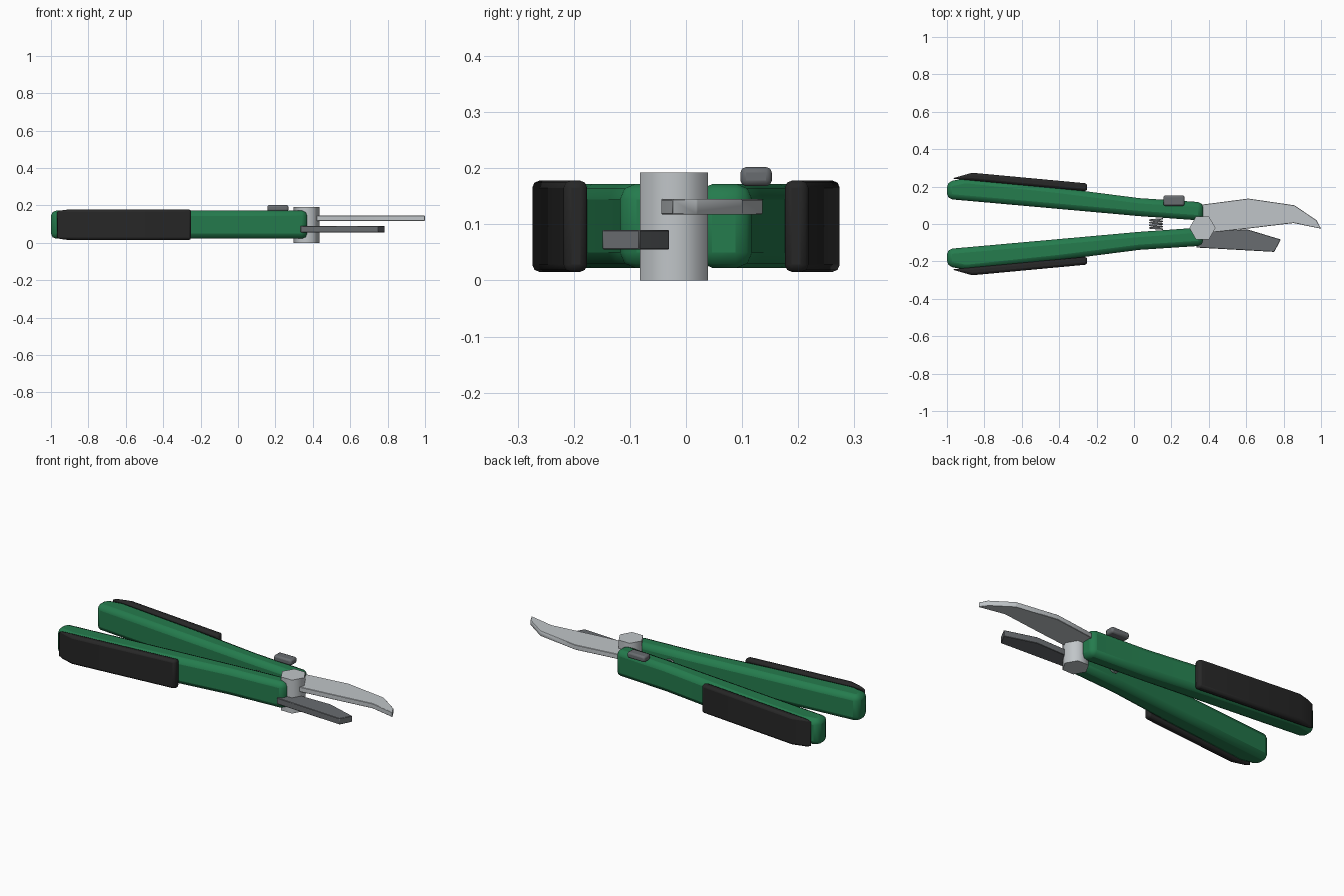
import bpy, bmesh, math

cube = bpy.data.objects.get("Cube")
if cube:
    bpy.data.objects.remove(cube, do_unlink=True)


def material(name, rgb):
    m = bpy.data.materials.new(name)
    m.use_nodes = True
    m.diffuse_color = (*rgb, 1)
    m.node_tree.nodes["Principled BSDF"].inputs["Base Color"].default_value = (*rgb, 1)
    return m


GREEN = material("green", (0.018, 0.2, 0.075))
BLACK = material("rubber black", (0.02, 0.02, 0.02))
SILVER = material("light steel", (0.53, 0.56, 0.58))
STEEL = material("dark steel", (0.14, 0.15, 0.16))


def plate(name, outline, z0, z1, mat, bevel=0.0, segments=2, side=1, angle=30):
    """Extrude a plan outline between two heights; side=-1 mirrors it in y."""
    bm = bmesh.new()
    base = bm.faces.new([bm.verts.new((x, y * side, z0)) for x, y in outline])
    top = bmesh.ops.extrude_face_region(bm, geom=[base])["geom"]
    for v in top:
        if isinstance(v, bmesh.types.BMVert):
            v.co.z = z1
    bmesh.ops.recalc_face_normals(bm, faces=bm.faces)
    mesh = bpy.data.meshes.new(name)
    bm.to_mesh(mesh)
    bm.free()
    mesh.materials.append(mat)
    ob = bpy.data.objects.new(name, mesh)
    bpy.context.collection.objects.link(ob)
    if bevel:
        mod = ob.modifiers.new("Bevel", 'BEVEL')
        mod.width, mod.segments = bevel, segments
        mod.limit_method, mod.angle_limit = 'ANGLE', math.radians(25)
    bpy.ops.object.select_all(action='DESELECT')
    ob.select_set(True)
    bpy.context.view_layer.objects.active = ob
    bpy.ops.object.shade_smooth_by_angle(angle=math.radians(angle))
    return ob


# Handles and rubber grips, mirrored across the centre line
handle = [(0.37, 0.018), (0.03, 0.042), (-0.45, 0.085), (-1.0, 0.134),
          (-1.0, 0.225), (-0.9, 0.246), (-0.4, 0.193), (0.03, 0.138), (0.37, 0.116)]
grip = [(-0.25, 0.175), (-0.86, 0.232), (-0.975, 0.243),
        (-0.865, 0.274), (-0.25, 0.217)]
for label, side in (("left", 1), ("right", -1)):
    plate(label + "_handle", handle, 0.022, 0.172, GREEN, 0.028, 2, side)
    plate(label + "_grip", grip, 0.015, 0.178, BLACK, 0.013, 2, side)

# Curved cutting blade and short counter blade
plate("cutting_blade", [(0.34, 0.09), (0.366, 0.104), (0.612, 0.136), (0.858, 0.1),
                        (0.976, 0.02), (1.0, -0.025), (0.853, 0.005),
                        (0.612, -0.024), (0.43, -0.044), (0.34, -0.044)],
      0.117, 0.145, SILVER, 0.002, 1)
plate("counter_blade", [(0.335, -0.035), (0.61, -0.03), (0.785, -0.083),
                        (0.75, -0.149), (0.335, -0.126)],
      0.055, 0.09, STEEL, 0.002, 1)

# Hexagonal pivot bolt
hexagon = [(0.366 + 0.07 * math.cos(i * math.pi / 3),
            -0.021 + 0.07 * math.sin(i * math.pi / 3)) for i in range(6)]
plate("pivot_bolt", hexagon, 0, 0.192, SILVER, angle=65)

# Safety lock tab
plate("lock_tab", [(0.157, 0.097), (0.27, 0.097), (0.27, 0.153), (0.157, 0.153)],
      0.168, 0.202, STEEL, 0.01, 2)

# Return spring coiled between the handles
turns, steps = 4, 12
curve = bpy.data.curves.new("return_spring", 'CURVE')
curve.dimensions = '3D'
curve.bevel_depth = 0.004
curve.bevel_resolution = 1
spline = curve.splines.new('POLY')
count = turns * steps + 1
spline.points.add(count - 1)
for i, p in enumerate(spline.points):
    a = 2 * math.pi * i / steps
    p.co = (0.118 + 0.034 * math.cos(a), -0.028 + 0.056 * i / (count - 1),
            0.097 + 0.034 * math.sin(a), 1)
curve.materials.append(SILVER)
bpy.context.collection.objects.link(bpy.data.objects.new("return_spring", curve))
